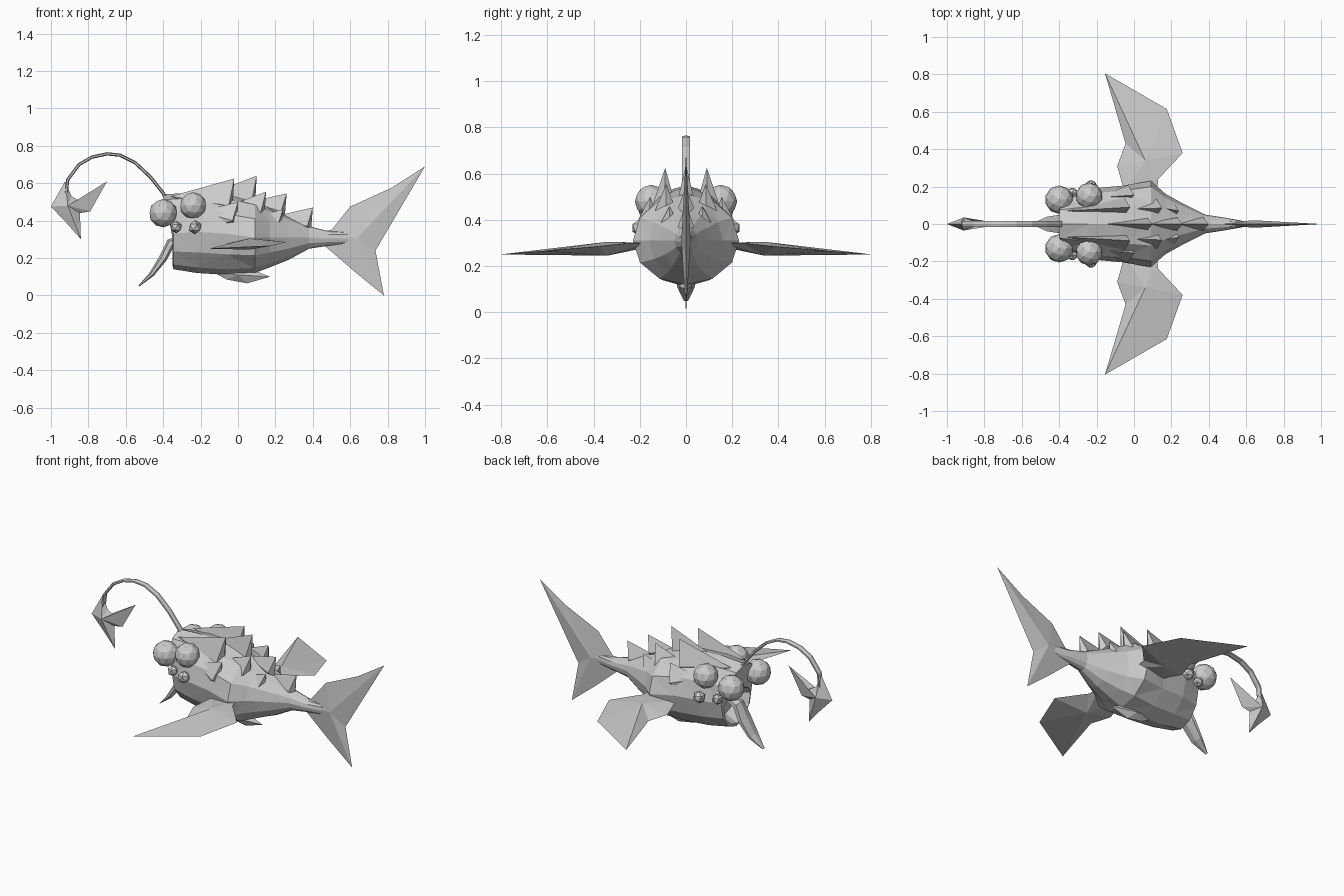
import bpy, bmesh, math
from mathutils import Vector

cube = bpy.data.objects.get("Cube")
if cube:
    bpy.data.objects.remove(cube, do_unlink=True)

grey = bpy.data.materials.new("light grey")
grey.use_nodes = True
COLOUR = (0.6, 0.6, 0.6, 1)
grey.diffuse_color = COLOUR
grey.node_tree.nodes["Principled BSDF"].inputs["Base Color"].default_value = COLOUR


def finish(name, bm):
    bmesh.ops.recalc_face_normals(bm, faces=bm.faces)
    mesh = bpy.data.meshes.new(name)
    bm.to_mesh(mesh)
    bm.free()
    mesh.materials.append(grey)
    obj = bpy.data.objects.new(name, mesh)
    bpy.context.scene.collection.objects.link(obj)
    return obj


def loft(name, rings):
    """Skin a list of equal rings and close both ends."""
    bm = bmesh.new()
    rows = [[bm.verts.new(p) for p in ring] for ring in rings]
    n = len(rows[0])
    for a, b in zip(rows, rows[1:]):
        for i in range(n):
            j = (i + 1) % n
            bm.faces.new((a[i], a[j], b[j], b[i]))
    bm.faces.new(rows[0])
    bm.faces.new(rows[-1])
    bmesh.ops.triangulate(bm, faces=bm.faces)
    return finish(name, bm)


def blade(name, outline, peaks):
    """Thin-edged plate: an outline fanned to a peak on each side."""
    bm = bmesh.new()
    rim = [bm.verts.new(p) for p in outline]
    for peak in peaks:
        top = bm.verts.new(peak)
        for i, v in enumerate(rim):
            bm.faces.new((v, rim[(i + 1) % len(rim)], top))
    return finish(name, bm)


def upright_blade(name, outline, centre, half):
    x, z = centre
    return blade(name, [(a, 0, b) for a, b in outline], [(x, half, z), (x, -half, z)])


def sweep(name, path, sides=6):
    """Tube in the middle plane; path rows are x, z, half width, half thickness."""
    rings = []
    for i, (x, z, w, t) in enumerate(path):
        a, b = path[max(i - 1, 0)], path[min(i + 1, len(path) - 1)]
        d = Vector((b[0] - a[0], 0, b[1] - a[1])).normalized()
        normal = Vector((-d.z, 0, d.x))
        turns = [math.tau * k / sides for k in range(sides)]
        rings.append([Vector((x, 0, z)) + normal * t * math.cos(q)
                      + Vector((0, w * math.sin(q), 0)) for q in turns])
    return loft(name, rings)


# Body: x, bottom, top, half width, height of widest point, forward lean of the brow
sections = [
    (-0.27, 0.20, 0.36, 0.09, 0.30, 0.0),
    (-0.35, 0.16, 0.37, 0.13, 0.30, 0.01),
    (-0.345, 0.14, 0.54, 0.15, 0.33, 0.06),
    (-0.22, 0.12, 0.55, 0.19, 0.34, 0.02),
    (-0.06, 0.11, 0.54, 0.205, 0.33, 0),
    (0.09, 0.12, 0.51, 0.23, 0.31, 0),
    (0.17, 0.15, 0.47, 0.16, 0.31, 0),
    (0.27, 0.19, 0.42, 0.105, 0.31, 0),
    (0.38, 0.25, 0.37, 0.05, 0.31, 0),
    (0.48, 0.265, 0.345, 0.035, 0.305, 0),
    (0.62, 0.28, 0.34, 0.01, 0.31, 0),
]
rings = []
for x, low, high, wide, mid, lean in sections:
    ring = []
    for k in range(12):
        c, s = math.cos(math.tau * k / 12), math.sin(math.tau * k / 12)
        z = mid + c * ((high - mid) if c > 0 else (mid - low))
        ring.append((x - lean * max(c, 0), wide * s, z))
    rings.append(ring)
loft("body", rings)

# Tail fin
upright_blade("tail_fin", [(0.42, 0.34), (0.5, 0.35), (0.6, 0.475), (0.82, 0.575), (1, 0.69),
                           (0.735, 0.24), (0.78, 0), (0.62, 0.13), (0.47, 0.26)],
              (0.64, 0.31), 0.02)

# Belly fin
upright_blade("belly_fin", [(-0.14, 0.13), (-0.06, 0.085), (0.05, 0.065), (0.17, 0.1),
                            (0.05, 0.15)], (0, 0.11), 0.03)

# Tongue and lure stalk
sweep("tongue", [(-0.28, 0.31, 0.03, 0.02), (-0.36, 0.28, 0.045, 0.025),
                 (-0.40, 0.20, 0.055, 0.022), (-0.46, 0.115, 0.045, 0.014),
                 (-0.53, 0.05, 0.01, 0.003)])
sweep("lure_stalk", [(x, z, 0.02, 0.009) for x, z in
                     [(-0.36, 0.49), (-0.41, 0.56), (-0.47, 0.635), (-0.55, 0.71), (-0.63, 0.75),
                      (-0.7, 0.757), (-0.78, 0.74), (-0.85, 0.70), (-0.91, 0.62), (-0.92, 0.54)]])

# Lure shaped like a little forked fish
upright_blade("lure", [(-1, 0.475), (-0.925, 0.61), (-0.89, 0.53), (-0.82, 0.49), (-0.7, 0.61),
                       (-0.79, 0.45), (-0.845, 0.44), (-0.84, 0.3), (-0.91, 0.38)],
              (-0.91, 0.48), 0.035)


def spike(name, start, tip, half):
    """Backward-leaning thorn: x, y, z of its front foot and of its tip."""
    a, t = Vector(start), Vector(tip)
    back = Vector((t.x - 0.03, t.y * 1.05, a.z - 0.05))
    side = Vector((0, half, 0))
    blade(name, [a, back + side, back + Vector((0.02, 0, -0.03)), back - side],
          [t, back - Vector((0.08, 0, 0.03))])


# Spikes along the spine
for i, (start, tip) in enumerate([((-0.16, 0, 0.54), (0.1, 0, 0.64)),
                                  ((0.06, 0, 0.50), (0.26, 0, 0.545)),
                                  ((0.18, 0, 0.42), (0.4, 0, 0.47))]):
    spike(f"spine_spike_{i + 1}", start, tip, 0.035)

# Paired parts
for label, s in (("left", 1), ("right", -1)):
    for i, (start, tip) in enumerate([((-0.36, 0.07, 0.53), (-0.02, 0.09, 0.625)),
                                      ((-0.02, 0.08, 0.49), (0.15, 0.085, 0.555)),
                                      ((-0.2, 0.14, 0.45), (0, 0.155, 0.5)),
                                      ((0.08, 0.1, 0.42), (0.24, 0.07, 0.46))]):
        spike(f"{label}_back_spike_{i + 1}", (start[0], s * start[1], start[2]),
              (tip[0], s * tip[1], tip[2]), 0.045)

    for i, (x, y, z, r) in enumerate([(-0.4, 0.13, 0.44, 0.076), (-0.24, 0.15, 0.48, 0.072),
                                      (-0.33, 0.165, 0.365, 0.032), (-0.23, 0.2, 0.365, 0.037)]):
        bm = bmesh.new()
        bmesh.ops.create_icosphere(bm, subdivisions=2 if r > 0.05 else 1, radius=r)
        finish(f"{label}_eye_{i + 1}", bm).location = (x, s * y, z)

    blade(f"{label}_side_fin",
          [(x, s * y, z) for x, y, z in
           [(-0.05, 0.17, 0.28), (-0.09, 0.31, 0.26), (-0.045, 0.43, 0.255), (-0.155, 0.805, 0.25),
            (0.175, 0.615, 0.265), (0.26, 0.38, 0.285), (0.13, 0.24, 0.30), (0.12, 0.15, 0.30)]],
          [(0.06, s * 0.34, 0.305), (0.06, s * 0.34, 0.245)])
